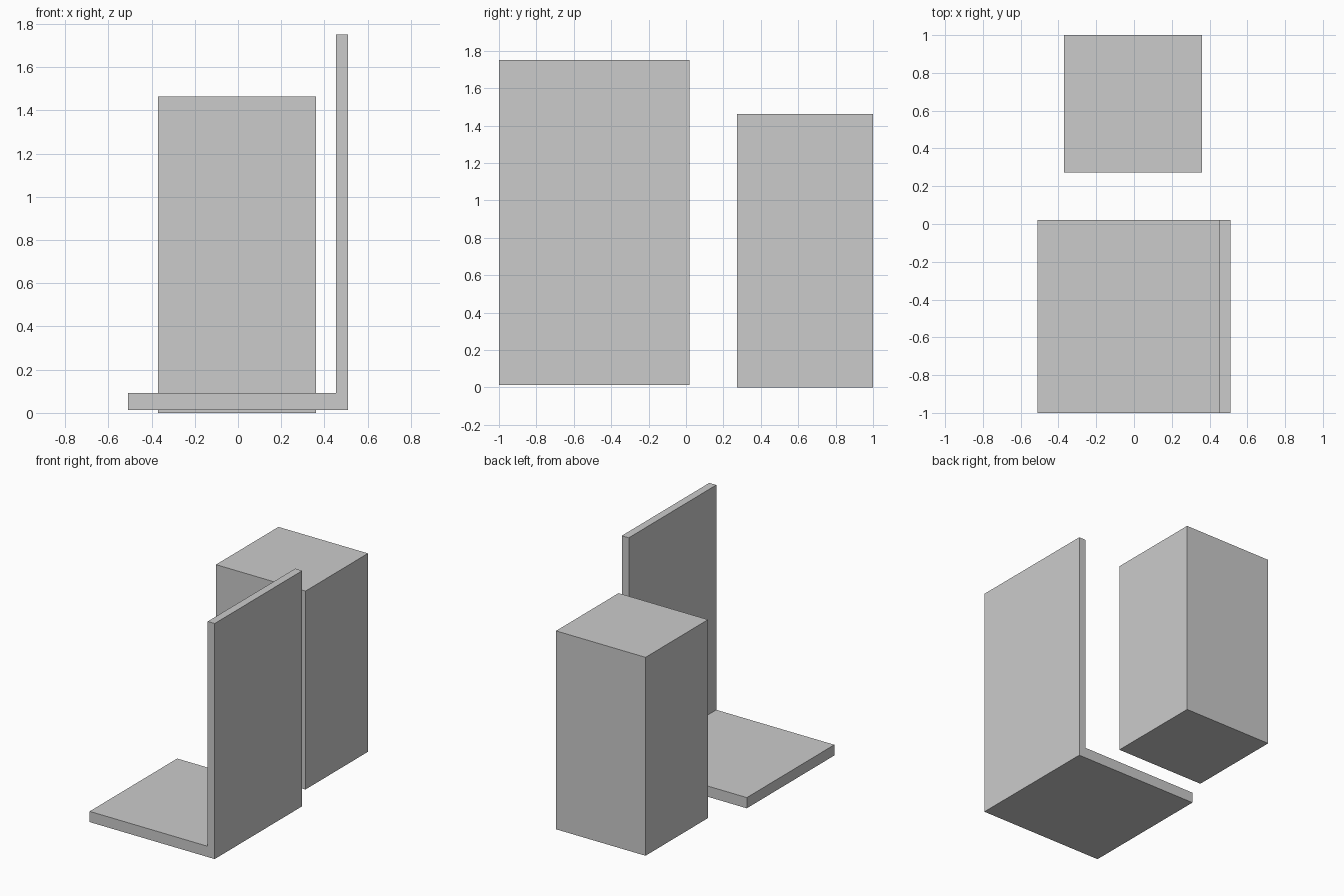
import bpy, bmesh

if "Cube" in bpy.data.objects:
    bpy.data.objects.remove(bpy.data.objects["Cube"])


def extrude_profile(name, profile, y0, y1):
    """Extrude a closed x/z profile along y into a solid."""
    bm = bmesh.new()
    face = bm.faces.new([bm.verts.new((x, y0, z)) for x, z in profile])
    result = bmesh.ops.extrude_face_region(bm, geom=[face], use_keep_orig=True)
    moved = [v for v in result["geom"] if isinstance(v, bmesh.types.BMVert)]
    bmesh.ops.translate(bm, verts=moved, vec=(0, y1 - y0, 0))
    bmesh.ops.recalc_face_normals(bm, faces=bm.faces)
    mesh = bpy.data.meshes.new(name)
    bm.to_mesh(mesh)
    bm.free()
    obj = bpy.data.objects.new(name, mesh)
    bpy.context.collection.objects.link(obj)
    return obj


# L-shaped bracket: thin floor plate with an upright panel on the right
extrude_profile("l_bracket", [
    (-0.51, 0.013), (0.51, 0.013), (0.51, 1.75),
    (0.453, 1.75), (0.453, 0.092), (-0.51, 0.092),
], -1.0, 0.02)

# Tall square block behind the bracket
extrude_profile("tall_block", [
    (-0.37, 0.0), (0.36, 0.0), (0.36, 1.463), (-0.37, 1.463),
], 0.272, 1.0)
